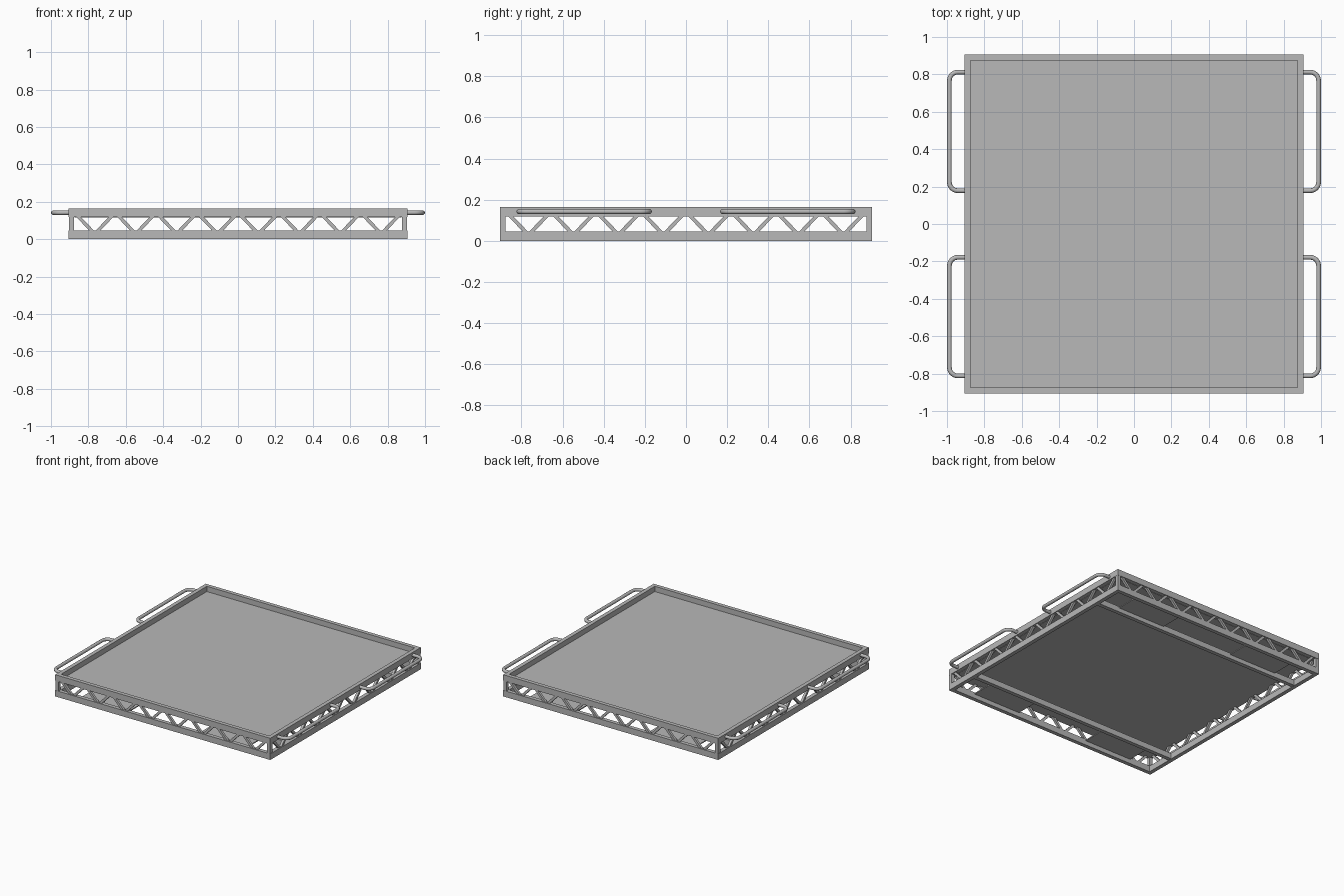
import bpy, bmesh, math
from mathutils import Vector, Matrix

cube = bpy.data.objects.get("Cube")
if cube:
    bpy.data.objects.remove(cube, do_unlink=True)

OUT, RAIL, HEIGHT, RAIL_H = 0.905, 0.03, 0.165, 0.046
INNER = OUT - RAIL
MID = OUT - RAIL / 2

steel = bpy.data.materials.new("grey_metal")
steel.use_nodes = True
GREY = (0.48, 0.48, 0.48, 1)
steel.diffuse_color = GREY
steel.node_tree.nodes["Principled BSDF"].inputs["Base Color"].default_value = GREY


def finish(name, bm):
    bmesh.ops.recalc_face_normals(bm, faces=bm.faces)
    mesh = bpy.data.meshes.new(name)
    bm.to_mesh(mesh)
    bm.free()
    mesh.materials.append(steel)
    obj = bpy.data.objects.new(name, mesh)
    bpy.context.collection.objects.link(obj)
    return obj


def add_box(bm, center, size, rot=Matrix()):
    mat = Matrix.Translation(center) @ rot @ Matrix.Diagonal((*size, 1))
    bmesh.ops.create_cube(bm, size=1, matrix=mat)


def box(name, center, size):
    bm = bmesh.new()
    add_box(bm, center, size)
    return finish(name, bm)


def square_rail(name, z0, z1):
    # Closed square ring with mitred corners
    bm = bmesh.new()
    rings = []
    for sx, sy in ((-1, -1), (1, -1), (1, 1), (-1, 1)):
        rings.append([bm.verts.new((sx * r, sy * r, z))
                      for r, z in ((OUT, z0), (OUT, z1), (INNER, z1), (INNER, z0))])
    for i in range(4):
        a, b = rings[i], rings[(i + 1) % 4]
        for j in range(4):
            k = (j + 1) % 4
            bm.faces.new((a[j], b[j], b[k], a[k]))
    return finish(name, bm)


# Rails and recessed deck
square_rail("bottom_rail", 0, RAIL_H)
square_rail("top_rail", HEIGHT - RAIL_H, HEIGHT)
box("deck", (0, 0, 0.121), (2 * INNER, 2 * INNER, 0.008))

# Corner posts
for sx, sx_name in ((-1, "right"), (1, "left")):
    for sy, sy_name in ((-1, "front"), (1, "back")):
        box(f"{sy_name}_{sx_name}_post", (sx * (MID + 0.001), sy * (MID + 0.001), HEIGHT / 2),
            (0.026, 0.026, HEIGHT - 2 * RAIL_H + 0.01))

# Diagonal lattice on each side
BAYS = 8
PITCH = 2 * INNER / BAYS
LOW, HIGH = RAIL_H - 0.006, HEIGHT - RAIL_H + 0.006
for side, name in enumerate(("front", "left", "back", "right")):
    bm = bmesh.new()
    turn = Matrix.Rotation(side * math.pi / 2, 4, "Z")
    for bay in range(BAYS):
        valley = -INNER + (bay + 0.5) * PITCH
        for s in (-1, 1):
            foot = Vector((valley + s * 0.011, -MID, LOW))
            head = Vector((valley + s * (PITCH / 2 - 0.017), -MID, HIGH))
            run = head - foot
            tilt = Matrix.Rotation(math.atan2(run.x, run.z), 4, "Y")
            add_box(bm, (foot + head) / 2, (0.018, 0.018, run.length), tilt)
    bm.transform(turn)
    finish(f"{name}_lattice", bm)

# Underside crossbars with plates out to the rail
BAR_Y = 0.66
for sy, name in ((-1, "front"), (1, "back")):
    box(f"{name}_crossbar", (0, sy * BAR_Y, RAIL_H / 2), (2 * INNER, 0.03, RAIL_H - 0.004))
    for sx, side in ((-1, "right"), (1, "left")):
        box(f"{name}_{side}_plate", (sx * 0.5, sy * (BAR_Y + INNER) / 2, 0.037),
            (0.4, INNER - BAR_Y, 0.008))


def handle(name, sx, sy):
    # Rounded tube loop lying level beside the top rail
    x_in, x_out, y0, y1, r, z = 0.895, 0.987, 0.178, 0.812, 0.045, 0.142
    points = [(x_in, y0)]
    for cy, start in ((y0 + r, -90), (y1 - r, 0)):
        for i in range(7):
            a = math.radians(start + 15 * i)
            points.append((x_out - r + r * math.cos(a), cy + r * math.sin(a)))
    points.append((x_in, y1))
    curve = bpy.data.curves.new(name, "CURVE")
    curve.dimensions = "3D"
    curve.bevel_depth = 0.0125
    curve.bevel_resolution = 3
    curve.use_fill_caps = True
    spline = curve.splines.new("POLY")
    spline.points.add(len(points) - 1)
    for p, (x, y) in zip(spline.points, points):
        p.co = (sx * x, sy * y, z, 1)
    curve.materials.append(steel)
    obj = bpy.data.objects.new(name, curve)
    bpy.context.collection.objects.link(obj)


for sx, side in ((-1, "right"), (1, "left")):
    for sy, end in ((-1, "front"), (1, "back")):
        handle(f"{end}_{side}_handle", sx, sy)
